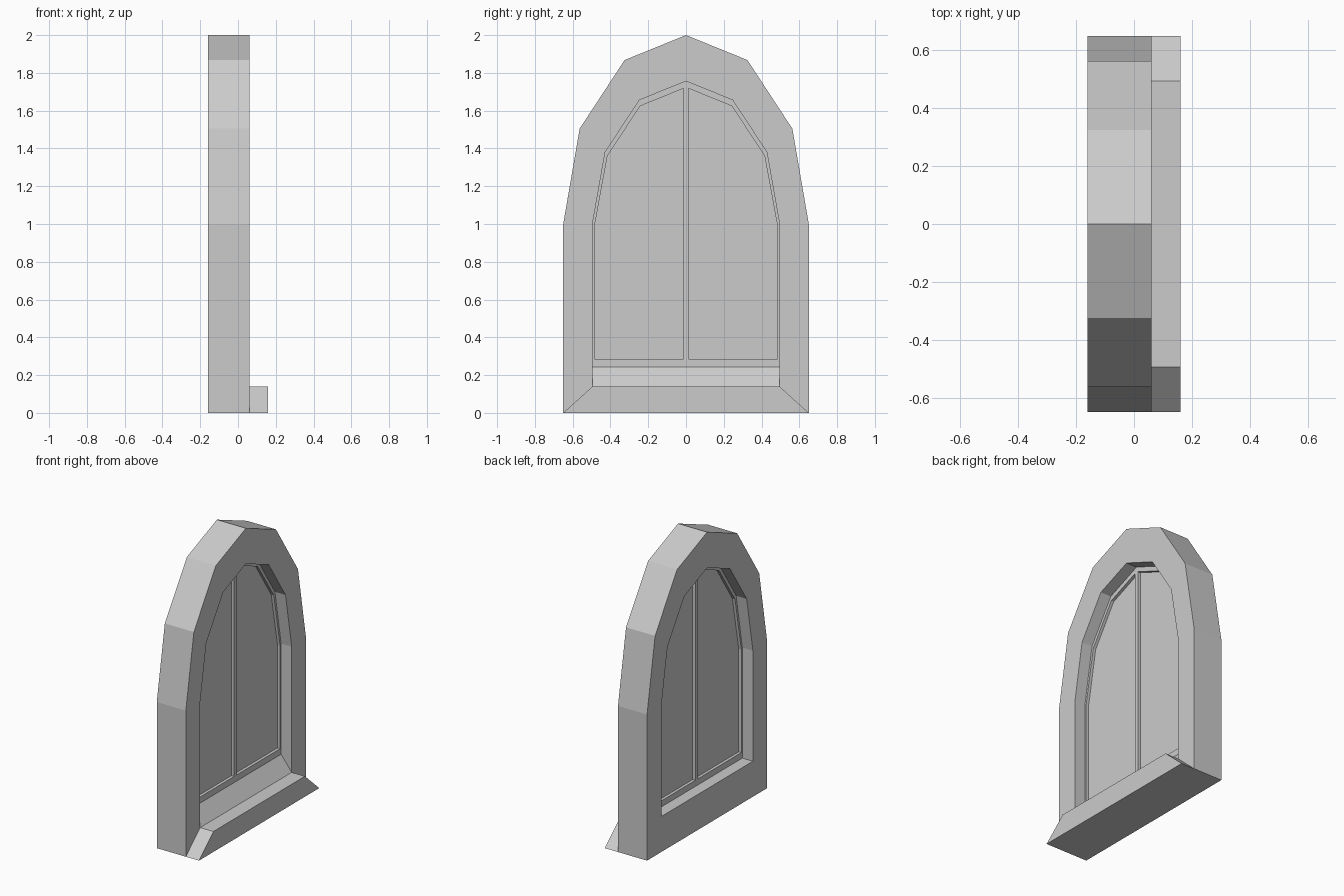
import bpy, bmesh

if "Cube" in bpy.data.objects:
    bpy.data.objects.remove(bpy.data.objects["Cube"])


def arch(bottom, pts):
    """Closed symmetric (y, z) outline: right half goes up to the apex, then mirrored."""
    right = [(pts[0][0], bottom)] + pts
    return right + [(-y, z) for y, z in reversed(right[:-1])]


def loft(name, sections, ring=False):
    """Skin (x, outline) sections; cap both ends, or join last to first for a ring."""
    bm = bmesh.new()
    loops = [[bm.verts.new((x, y, z)) for y, z in outline] for x, outline in sections]
    n = len(loops[0])
    pairs = list(zip(loops, loops[1:]))
    if ring:
        pairs.append((loops[-1], loops[0]))
    else:
        bm.faces.new(loops[0])
        bm.faces.new(loops[-1])
    for a, b in pairs:
        for i in range(n):
            j = (i + 1) % n
            bm.faces.new((a[i], a[j], b[j], b[i]))
    bmesh.ops.recalc_face_normals(bm, faces=bm.faces)
    mesh = bpy.data.meshes.new(name)
    bm.to_mesh(mesh)
    bm.free()
    obj = bpy.data.objects.new(name, mesh)
    bpy.context.collection.objects.link(obj)
    return obj


OUTER = [(0.65, 1.0), (0.563, 1.505), (0.325, 1.868), (0, 2.0)]
OPENING = [(0.495, 1.0), (0.428, 1.38), (0.247, 1.656), (0, 1.756)]
PANE = [(0.484, 0.99), (0.416, 1.36), (0.243, 1.624), (0, 1.723)]

outer = arch(0, OUTER)
opening = arch(0.243, OPENING)
opening_low = arch(0.14, OPENING)
pane = arch(0.285, PANE)

# Stone surround, with the opening's bottom sloping down to the sill
loft("stone_surround", [(-0.16, outer), (0.06, outer), (0.06, opening_low),
                        (-0.02, opening), (-0.16, opening)], ring=True)

# Projecting sill with slanted ends
sill = [(-0.65, 0), (0.65, 0), (0.495, 0.14), (-0.495, 0.14)]
loft("sill", [(0.06, sill), (0.16, sill)])

# Thin window frame inside the opening
loft("window_frame", [(-0.08, opening), (-0.02, opening),
                      (-0.02, pane), (-0.08, pane)], ring=True)

# Central mullion
bar = [(-0.013, 0.285), (0.013, 0.285), (0.013, 1.718), (0, 1.723), (-0.013, 1.718)]
loft("mullion", [(-0.08, bar), (-0.02, bar)])

# Glass panel
loft("glass", [(-0.06, pane), (-0.04, pane)])
